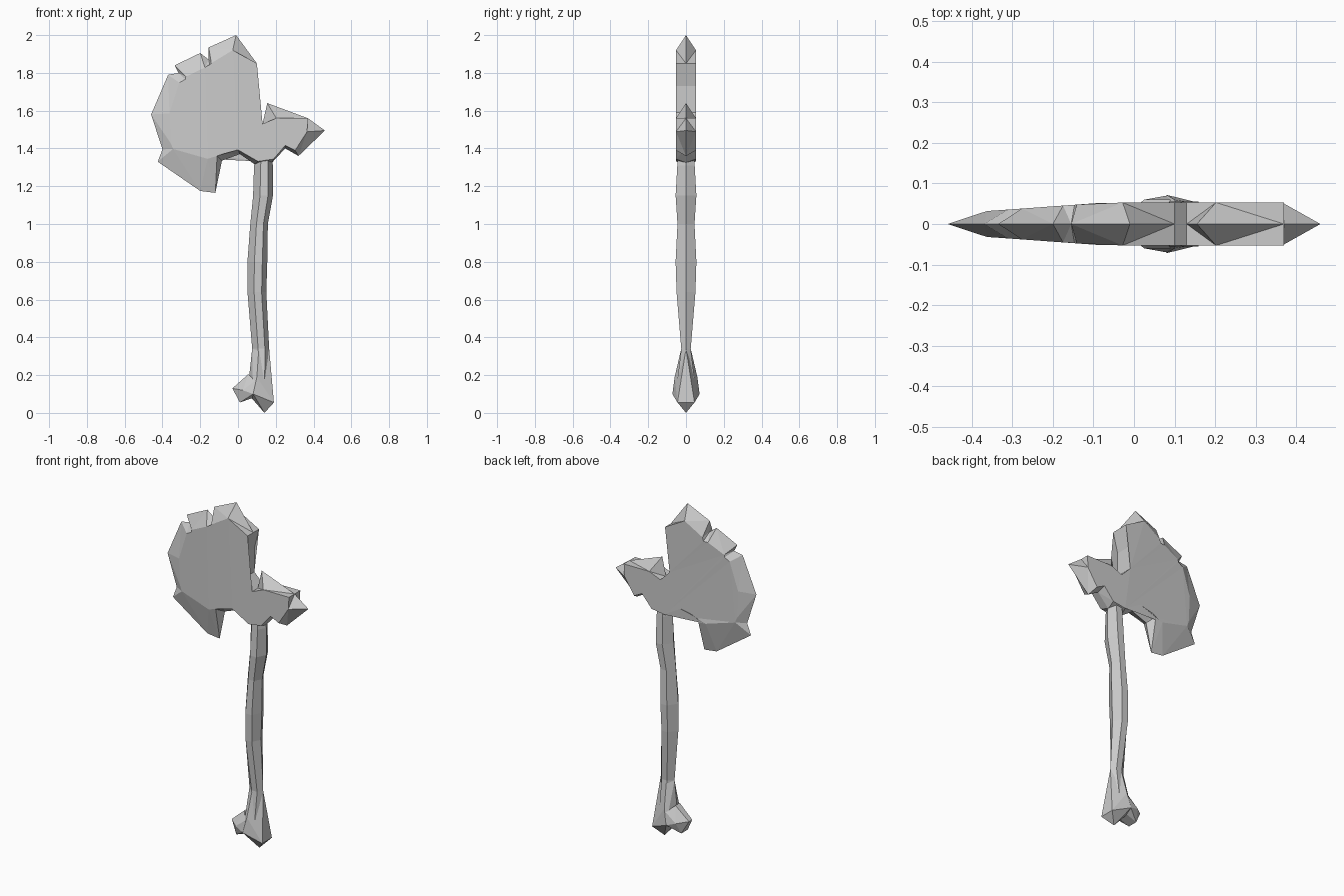
import bpy
import bmesh
from mathutils import Vector

default_cube = bpy.data.objects.get("Cube")
if default_cube:
    bpy.data.objects.remove(default_cube, do_unlink=True)

# One plain grey for the whole weapon
bone_grey = bpy.data.materials.new("bone grey")
bone_grey.use_nodes = True
grey = (0.6, 0.6, 0.6, 1)
bone_grey.diffuse_color = grey
bone_grey.node_tree.nodes["Principled BSDF"].inputs["Base Color"].default_value = grey


def finish(bm, name):
    """Turn the bmesh into a flat-shaded object."""
    bmesh.ops.recalc_face_normals(bm, faces=bm.faces)
    mesh = bpy.data.meshes.new(name)
    bm.to_mesh(mesh)
    bm.free()
    mesh.materials.append(bone_grey)
    obj = bpy.data.objects.new(name, mesh)
    bpy.context.collection.objects.link(obj)
    return obj


def hull(name, points):
    """Faceted convex lump from points given as (x, half depth, z)."""
    bm = bmesh.new()
    for x, depth, z in points:
        for side in ((-1, 1) if depth else (1,)):
            bm.verts.new((x, side * depth, z))
    result = bmesh.ops.convex_hull(bm, input=bm.verts)
    loose = [v for v in bm.verts if not v.link_faces]
    bmesh.ops.delete(bm, geom=loose, context="VERTS")
    return finish(bm, name)


def half_thickness(x):
    """The blade thins out towards its cutting edge."""
    blend = min(max((x + 0.36) / 0.29, 0), 1)
    return 0.032 + 0.021 * blend


# Axe head outline: x, z, and how far the bevel reaches towards the centre
blade_centre = Vector((-0.1, 1.6))
blade_outline = [
    (0.07, 1.59, 0), (0.07, 1.73, 0), (0.1, 1.85, 0), (-0.01, 2, 0.2),
    (-0.155, 1.935, 0.25), (-0.155, 1.87, 0.15), (-0.2, 1.905, 0.25),
    (-0.335, 1.84, 0.25), (-0.315, 1.8, 0.17), (-0.37, 1.79, 0.22),
    (-0.46, 1.58, 0.27), (-0.4, 1.395, 0.15), (-0.425, 1.33, 0.25),
    (-0.2, 1.175, 0.4), (-0.12, 1.165, 0.45), (-0.085, 1.335, 0.15),
    (0.01, 1.37, 0.1),
]
spike_centre = Vector((0.25, 1.48))
spike_outline = [
    (0.09, 1.315, 0.1), (0.18, 1.325, 0.12), (0.25, 1.4, 0.2),
    (0.32, 1.36, 0.25), (0.46, 1.495, 0.45), (0.37, 1.56, 0),
    (0.155, 1.64, 0.5), (0.13, 1.53, 0),
]

bm = bmesh.new()
ridge, front, back = [], [], []
for centre, outline in ((blade_centre, blade_outline), (spike_centre, spike_outline)):
    for x, z, inset in outline:
        inner = Vector((x, z)).lerp(centre, inset)
        depth = half_thickness(inner.x)
        ridge.append(bm.verts.new((x, 0, z)))
        front.append(bm.verts.new((inner.x, -depth, inner.y)))
        back.append(bm.verts.new((inner.x, depth, inner.y)))
for ring in (front, back):
    bm.faces.new(ring)
    for i in range(len(ring)):
        bm.faces.new((ring[i - 1], ring[i], ridge[i], ridge[i - 1]))
bmesh.ops.triangulate(bm, faces=bm.faces[:])
finish(bm, "axe_head")

# Shaft: six-sided rings given as z, left edge, right edge, half depth
shaft_rings = [
    (0.18, 0.07, 0.165, 0.045), (0.34, 0.075, 0.165, 0.025),
    (0.64, 0.05, 0.15, 0.05), (0.8, 0.05, 0.155, 0.055),
    (1, 0.065, 0.158, 0.045), (1.15, 0.08, 0.185, 0.055),
    (1.31, 0.085, 0.185, 0.046), (1.4, 0.1, 0.17, 0.04),
]
bm = bmesh.new()
previous = None
for z, x_min, x_max, depth in shaft_rings:
    section = [(0, 0), (0.35, -1), (0.75, -1), (1, 0), (0.75, 1), (0.35, 1)]
    ring = [bm.verts.new((x_min + (x_max - x_min) * t, depth * s, z)) for t, s in section]
    if previous:
        for i in range(len(ring)):
            bm.faces.new((previous[i - 1], previous[i], ring[i], ring[i - 1]))
    else:
        bm.faces.new(ring)
    previous = ring
bm.faces.new(previous)
finish(bm, "shaft")

# Knuckle end of the shaft: a main lobe and a smaller side lobe
hull("main_knuckle", [
    (0.075, 0, 0.34), (0.165, 0, 0.34), (0.11, 0.025, 0.34), (0.06, 0, 0.2),
    (0.165, 0, 0.17), (0.1, 0.06, 0.19), (0.08, 0.072, 0.1),
    (0.19, 0.045, 0.055), (0.14, 0, 0), (0.075, 0.02, 0.075),
])
hull("side_knuckle", [
    (-0.03, 0.015, 0.13), (0.01, 0.03, 0.055), (0.025, 0.06, 0.12),
    (0.055, 0.02, 0.205), (0.09, 0.06, 0.17), (0.08, 0.07, 0.1),
    (0.08, 0.03, 0.08),
])
